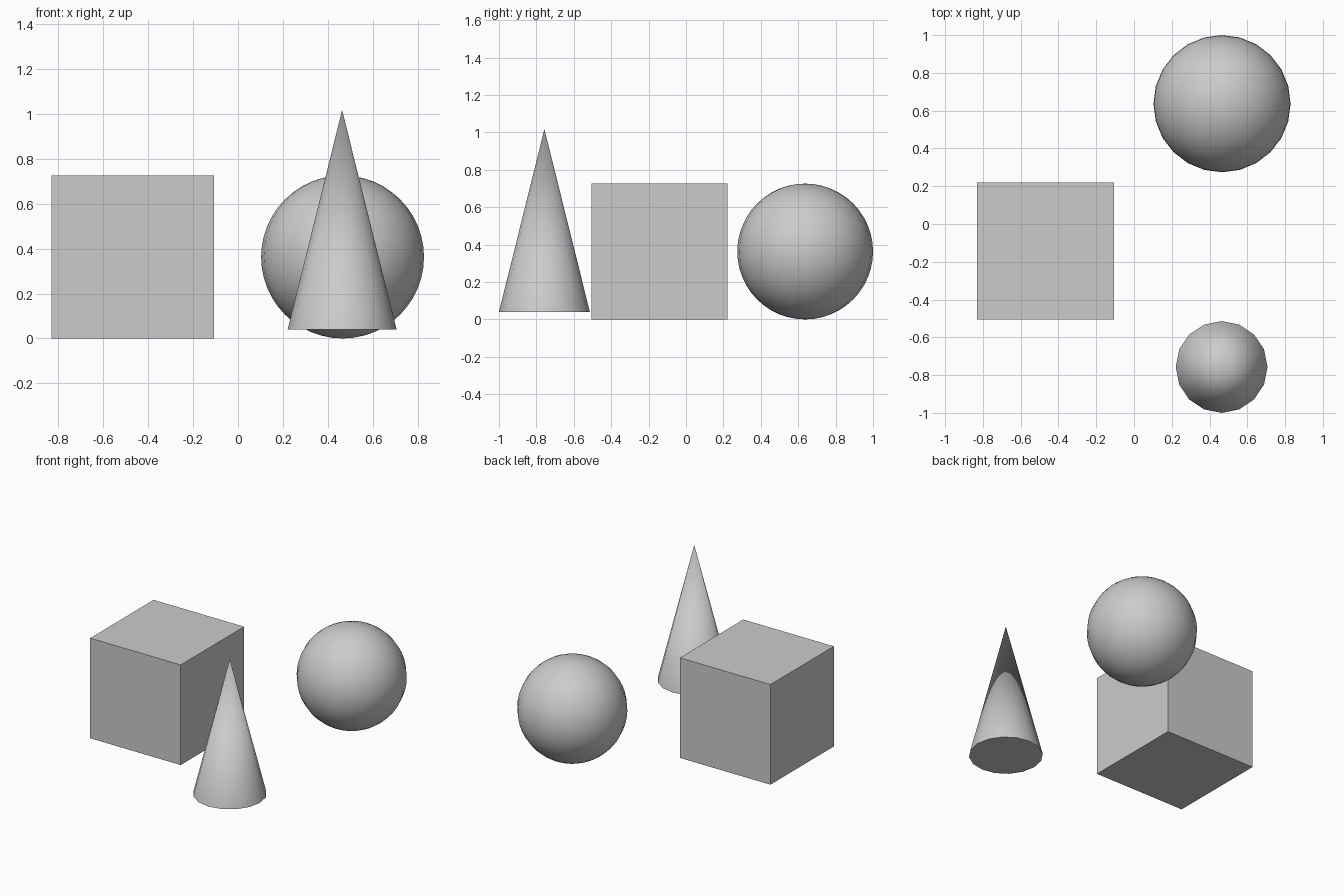
import bpy
from math import radians

if "Cube" in bpy.data.objects:
    bpy.data.objects.remove(bpy.data.objects["Cube"])

SIZE = 0.726


def smooth(angle):
    bpy.ops.object.shade_smooth_by_angle(angle=radians(angle))


# Cube resting on the ground
bpy.ops.mesh.primitive_cube_add(size=SIZE, location=(-0.469, -0.142, SIZE / 2))
bpy.context.object.name = "cube"

# Sphere of the same diameter
bpy.ops.mesh.primitive_uv_sphere_add(segments=24, ring_count=24, radius=SIZE / 2,
                                     location=(0.466, 0.637, SIZE / 2))
bpy.context.object.name = "sphere"
smooth(40)

# Slender cone floating slightly above the ground, with closed base
BOTTOM, TOP = 0.04, 1.018
bpy.ops.mesh.primitive_cone_add(vertices=16, radius1=0.243, radius2=0, depth=TOP - BOTTOM,
                                location=(0.464, -0.757, (BOTTOM + TOP) / 2))
bpy.context.object.name = "cone"
smooth(40)
